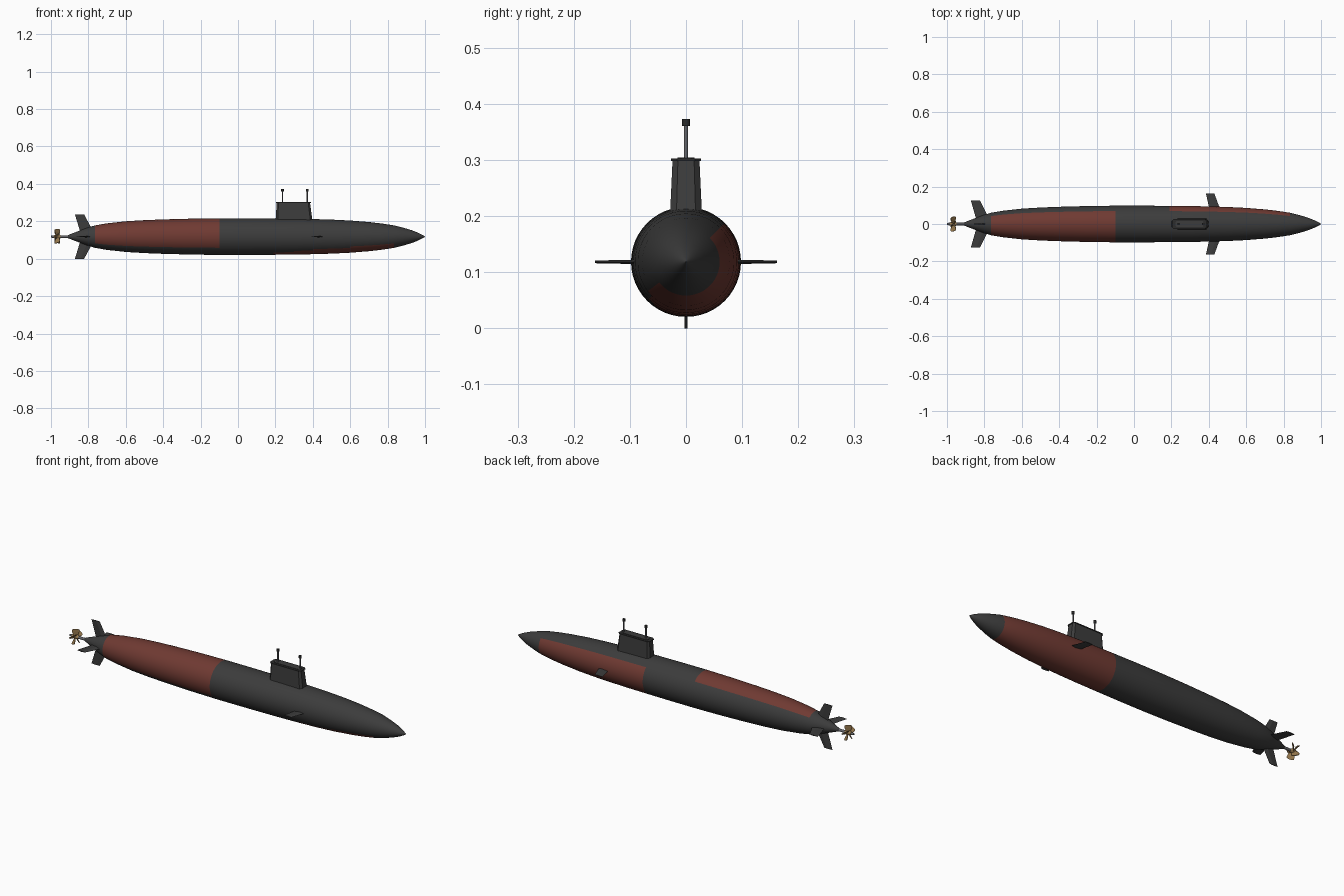
import bpy, bmesh, math
from mathutils import Matrix, Vector

cube = bpy.data.objects.get("Cube")
if cube:
    bpy.data.objects.remove(cube, do_unlink=True)

AXIS_Z = 0.118


def material(name, rgb):
    m = bpy.data.materials.new(name)
    m.use_nodes = True
    m.diffuse_color = (*rgb, 1)
    bsdf = m.node_tree.nodes["Principled BSDF"]
    bsdf.inputs["Base Color"].default_value = (*rgb, 1)
    bsdf.inputs["Roughness"].default_value = 0.7
    return m


charcoal = material("charcoal", (0.045, 0.045, 0.045))
red = material("dull_red", (0.16, 0.042, 0.032))
black = material("near_black", (0.025, 0.025, 0.025))
steel = material("steel_grey", (0.13, 0.13, 0.14))
brass = material("brass", (0.32, 0.2, 0.08))


def finish(name, bm, mats, smooth=None):
    bmesh.ops.recalc_face_normals(bm, faces=bm.faces)
    mesh = bpy.data.meshes.new(name)
    bm.to_mesh(mesh)
    bm.free()
    for m in mats:
        mesh.materials.append(m)
    ob = bpy.data.objects.new(name, mesh)
    bpy.context.collection.objects.link(ob)
    if smooth:
        bpy.ops.object.select_all(action='DESELECT')
        ob.select_set(True)
        bpy.context.view_layer.objects.active = ob
        bpy.ops.object.shade_smooth_by_angle(angle=math.radians(smooth))
    return ob


def loft(bm, rings):
    """Skin a list of closed rings of points and cap both ends."""
    loops = [[bm.verts.new(p) for p in ring] for ring in rings]
    n = len(loops[0])
    for a, b in zip(loops, loops[1:]):
        for i in range(n):
            j = (i + 1) % n
            bm.faces.new((a[i], a[j], b[j], b[i]))
    bm.faces.new(loops[0])
    bm.faces.new(loops[-1])


def lathe(bm, profile, sides, z=AXIS_Z):
    """Revolve (x, radius) pairs about the hull axis."""
    turn = [math.tau * i / sides for i in range(sides)]
    loft(bm, [[(x, r * math.cos(a), z + r * math.sin(a)) for a in turn] for x, r in profile])


# Hull with two painted areas on opposite sides
hull_profile = [
    (-0.91, 0.008), (-0.86, 0.027), (-0.81, 0.046), (-0.765, 0.06), (-0.7, 0.071),
    (-0.6, 0.082), (-0.5, 0.088), (-0.4, 0.092), (-0.25, 0.096), (-0.1, 0.098),
    (0.05, 0.098), (0.19, 0.097), (0.3, 0.096), (0.4, 0.094), (0.5, 0.091),
    (0.6, 0.086), (0.7, 0.078), (0.77, 0.07), (0.835, 0.06), (0.88, 0.049),
    (0.93, 0.034), (0.965, 0.02), (0.985, 0.01), (1.0, 0.001)]
bm = bmesh.new()
lathe(bm, hull_profile, 48)
for f in bm.faces:
    c = f.calc_center_median()
    angle = math.degrees(math.atan2(c.z - AXIS_Z, c.y)) % 360
    aft = -0.765 < c.x < -0.1 and 45 < angle < 217
    low_edge = 240 - 20 * min(1, max(0, (c.x - 0.19) / 0.4))
    bow = 0.19 < c.x < 0.835 and (angle > low_edge or angle < 42)
    f.material_index = 1 if aft or bow else 0
finish("hull", bm, [charcoal, red], 35)


# Sail with cap rim
def sail_ring(x0, x1, w, z):
    c = w * 0.4
    half = [(x0, w - c), (x0 + c, w), (x1 - c, w), (x1, w - c)]
    return [(x, y, z) for x, y in half] + [(x, -y, z) for x, y in reversed(half)]


bm = bmesh.new()
loft(bm, [sail_ring(0.2, 0.4, 0.029, 0.19), sail_ring(0.207, 0.385, 0.024, 0.299)])
finish("sail", bm, [charcoal])
bm = bmesh.new()
loft(bm, [sail_ring(0.203, 0.389, 0.027, z) for z in (0.298, 0.302)])
finish("sail_cap", bm, [black])
bm = bmesh.new()
loft(bm, [sail_ring(0.222, 0.375, 0.015, z) for z in (0.301, 0.304)])
finish("sail_hatch", bm, [charcoal])

# Periscope masts with square-topped heads
for name, x in (("aft", 0.238), ("fore", 0.37)):
    for part, r, z0, z1, mat in (("mast", 0.0038, 0.295, 0.362, steel),
                                 ("mast_head", 0.007, 0.36, 0.373, black)):
        bm = bmesh.new()
        bmesh.ops.create_cone(bm, cap_ends=True, segments=12, radius1=r, radius2=r, depth=z1 - z0,
                              matrix=Matrix.Translation((x, 0, (z0 + z1) / 2)))
        finish(name + "_" + part, bm, [mat], 40)


# Swept fins: thin lens sections turned about the hull axis
def fin(name, root, tip, r0, r1, thick, angle, mat):
    def section(x0, x1, r, t):
        mid = x0 + (x1 - x0) * 0.6
        return [(x0, r, 0), (mid, r, t), (x1, r, 0), (mid, r, -t)]
    bm = bmesh.new()
    loft(bm, [section(*root, r0, thick), section(*tip, r1, thick * 0.6)])
    bm.transform(Matrix.Translation((0, 0, AXIS_Z)) @ Matrix.Rotation(angle, 4, 'X'))
    finish(name, bm, [mat])


for i, side in enumerate(("left", "upper", "right", "lower")):
    fin(side + "_tail_fin", (-0.845, -0.775), (-0.872, -0.823), 0.03, 0.119 + 0.006 * (i % 2 == 0),
        0.004, i * math.pi / 2, charcoal)
for side, angle in (("back", 0), ("front", math.pi)):
    fin(side + "_bow_plane", (0.402, 0.458), (0.385, 0.43), 0.085, 0.162, 0.004, angle, charcoal)

# Propeller shaft and hub
bm = bmesh.new()
lathe(bm, [(-1.0, 0.005), (-0.99, 0.007), (-0.9, 0.007)], 16)
finish("propeller_shaft", bm, [steel], 40)
bm = bmesh.new()
lathe(bm, [(-0.985, 0.008), (-0.975, 0.011), (-0.955, 0.011), (-0.948, 0.008)], 16)
finish("propeller_hub", bm, [brass], 40)

# Pitched propeller blades
BLADES = 5
bm = bmesh.new()
for i in range(BLADES):
    piece = bmesh.new()
    rings = []
    for r, w, pitch in ((0.006, 0.01, 50), (0.025, 0.018, 42), (0.036, 0.018, 36), (0.041, 0.009, 34)):
        twist = Matrix.Rotation(math.radians(pitch), 4, 'Z')
        rings.append([twist @ Vector((x, y, r)) for x, y in
                      ((-w, -0.0015), (w, -0.0015), (w, 0.0015), (-w, 0.0015))])
    loft(piece, rings)
    piece.transform(Matrix.Translation((-0.966, 0, AXIS_Z)) @ Matrix.Rotation(math.tau * i / BLADES, 4, 'X'))
    blade = bpy.data.meshes.new("blade_piece")
    piece.to_mesh(blade)
    piece.free()
    bm.from_mesh(blade)
    bpy.data.meshes.remove(blade)
finish("propeller_blades", bm, [brass])
